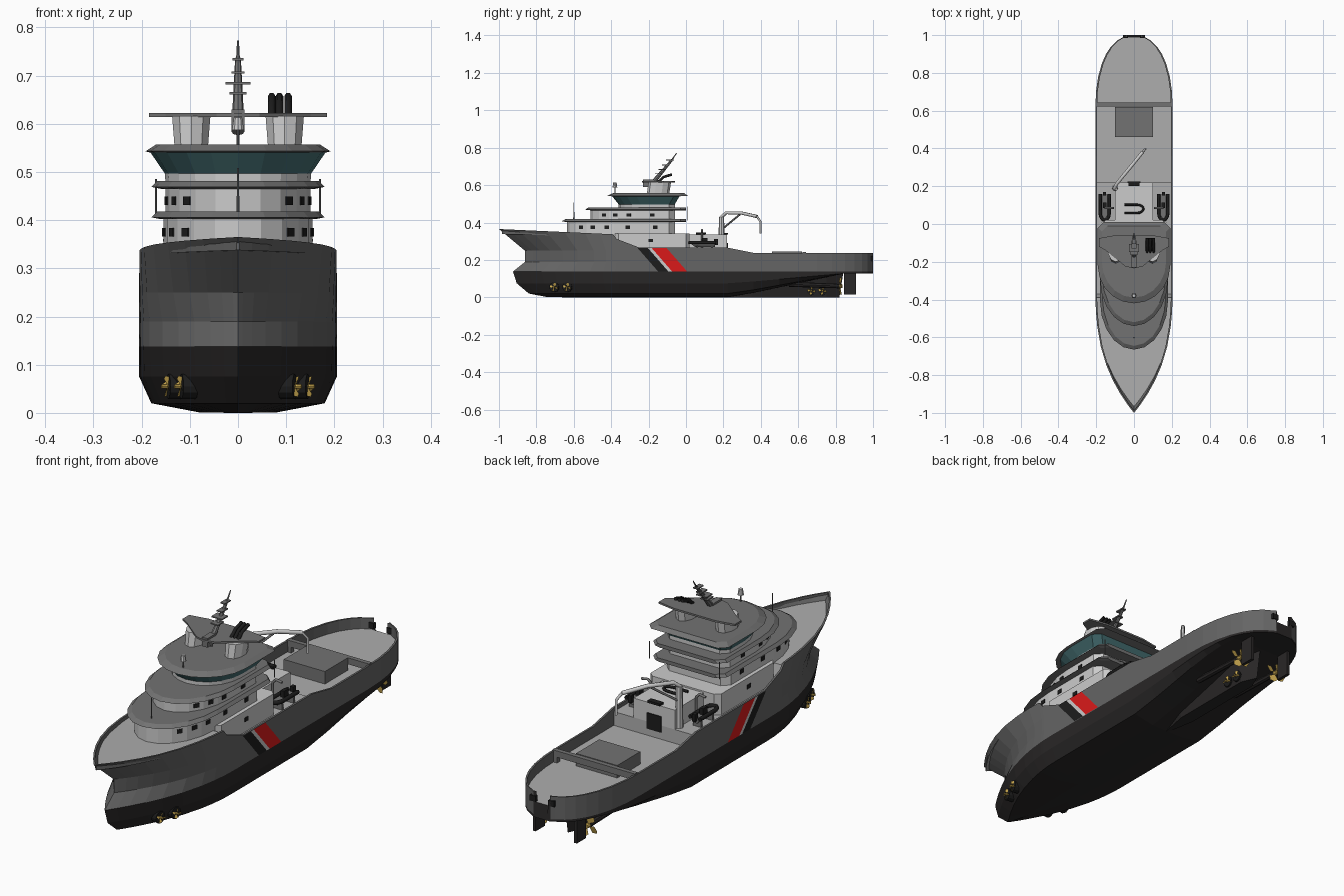
import bpy, bmesh, math
from mathutils import Vector

if "Cube" in bpy.data.objects:
    bpy.data.objects.remove(bpy.data.objects["Cube"])

def material(name, c):
    m = bpy.data.materials.new(name)
    m.diffuse_color = (*c, 1)
    m.use_nodes = True
    m.node_tree.nodes["Principled BSDF"].inputs["Base Color"].default_value = m.diffuse_color
    return m

BLACK = material("black", (.012, .012, .012))
KEEL = material("keel_black", (.022, .02, .02))
HULL = material("hull_grey", (.13, .13, .13))
ROOF = material("roof_grey", (.17, .17, .17))
DECK = material("deck_grey", (.42, .42, .42))
WHITE = material("white", (.66, .66, .66))
RED = material("red", (.7, .01, .01))
GLASS = material("glass", (.06, .16, .17))
BRASS = material("brass", (.6, .4, .08))

def finish(name, bm, *mats):
    bmesh.ops.remove_doubles(bm, verts=bm.verts, dist=1e-5)
    bmesh.ops.recalc_face_normals(bm, faces=bm.faces)
    me = bpy.data.meshes.new(name)
    bm.to_mesh(me)
    bm.free()
    for m in mats:
        me.materials.append(m)
    ob = bpy.data.objects.new(name, me)
    bpy.context.collection.objects.link(ob)
    return ob

def loft(name, levels, mat, dx=0):
    """Stack outlines [(points, z), ...] and cap both ends."""
    bm = bmesh.new()
    rings = [[bm.verts.new((x + dx, y, z)) for x, y in pts] for pts, z in levels]
    n = len(rings[0])
    for a, b in zip(rings, rings[1:]):
        for i in range(n):
            bm.faces.new((a[i], a[(i+1) % n], b[(i+1) % n], b[i]))
    bm.faces.new(rings[0])
    bm.faces.new(rings[-1])
    return finish(name, bm, mat)

def mirrored(half):
    return half + [(-x, y) for x, y in reversed(half) if abs(x) > 1e-6]

def bowed(y0, length, w, yb):
    """Outline with a rounded front and a square back."""
    arc = [math.radians(a) for a in (0, 18, 36, 54, 72, 90)]
    return mirrored([(w*math.sin(a), y0 + length*(1-math.cos(a))) for a in arc]
                    + [(w, yb - .03), (w - .03, yb)])

def box(name, x0, x1, y0, y1, z0, z1, mat):
    p = [(x0, y0), (x1, y0), (x1, y1), (x0, y1)]
    return loft(name, [(p, z0), (p, z1)], mat)

def rod(name, p, q, r0, r1, mat, n=8):
    p, q = Vector(p), Vector(q)
    d = q - p
    bm = bmesh.new()
    bmesh.ops.create_cone(bm, cap_ends=True, segments=n, radius1=r0, radius2=r1, depth=d.length)
    ob = finish(name, bm, mat)
    ob.location = (p + q)/2
    ob.rotation_euler = d.to_track_quat('Z', 'Y').to_euler()
    return ob

def tube(name, pts, r, mat):
    cu = bpy.data.curves.new(name, 'CURVE')
    cu.dimensions = '3D'
    cu.bevel_depth, cu.bevel_resolution, cu.use_fill_caps = r, 1, True
    sp = cu.splines.new('POLY')
    sp.points.add(len(pts) - 1)
    for s, p in zip(sp.points, pts):
        s.co = (*p, 1)
    cu.materials.append(mat)
    ob = bpy.data.objects.new(name, cu)
    bpy.context.collection.objects.link(ob)

def interp(tab, y):
    for (a, u), (b, v) in zip(tab, tab[1:]):
        if y <= b:
            return u + (v-u)*max(0, y-a)/(b-a)
    return tab[-1][1]

# Hull: rows from keel to rail, each with stem y, fullness, half width and height
ROWS = [(-.62, 2, 0, 0), (-.74, 2, .08, .001), (-.84, 2, .18, .02), (-.905, 2, .205, .075),
        (-.925, 2.1, .205, .138), (-.86, 2.1, .205, .19), (-.862, 2.4, .205, .25), (-1, 2.8, .205, None)]
SHEER = [(-1, .365), (-.6, .347), (-.39, .337), (-.37, .312), (-.25, .266), (.22, .266), (.36, .238), (1, .238)]
DECKZ = [(-1, .338), (-.6, .328), (-.39, .325), (-.37, .25), (.22, .25), (.221, .19), (1, .19)]
STATIONS = [-1, -.985, -.95, -.9, -.83, -.75, -.65, -.54, -.46, -.39, -.37, -.3, -.25, -.1, .05, .22, .221,
            .36, .5, .6, .7, .78, .85, .9, .94, .97, .99, 1]

def half_section(s):
    top, out = interp(SHEER, s), []
    for stem, p, w, z in ROWS:
        y, f = s, 1
        if s < -.3:
            t = (s+1)/.7
            y, f = stem + t*(-.3-stem), 1-(1-t)**p
        elif s > .6:
            t = (s-.6)/.4
            f = max(.2, (1-t**2.3)**.45)
        z = top if z is None else .138 + (z-.138)*(top-.138)/.127 if z > .138 and top < .266 else z
        if s > .25 and z < .138:
            z += (.128-z)*min(1, (s-.25)/.6)
        out.append((w*f, y, z))
    w, y, _ = out[-1]
    w, y = max(0, w-.009), min(max(y, -.985), .99)
    return out + [(w, y, top), (w, y, interp(DECKZ, s)), (0, y, interp(DECKZ, s))]

bm = bmesh.new()
for side in (1, -1):
    grid = [[bm.verts.new((side*x, y, z)) for x, y, z in half_section(s)] for s in STATIONS]
    for a, b in zip(grid, grid[1:]):
        for i in range(len(a)-1):
            f = bm.faces.new((a[i], b[i], b[i+1], a[i+1]))
            f.material_index = 0 if i < 4 else 1 if i < 9 else 2
bmesh.ops.remove_doubles(bm, verts=bm.verts, dist=1e-5)
bmesh.ops.dissolve_degenerate(bm, dist=1e-6, edges=bm.edges)
bmesh.ops.holes_fill(bm, edges=[e for e in bm.edges if e.is_boundary], sides=0)
finish("hull", bm, KEEL, HULL, DECK)

# Skeg, thrusters, propellers and rudders
loft("skeg", [(mirrored([(0, .2), (.03, .35), (.03, .75), (0, .82)]), 0),
              (mirrored([(0, .2), (.06, .35), (.05, .75), (0, .84)]), .125)], KEEL)
def propeller(name, c, axis, r):
    c, axis = Vector(c), Vector(axis).normalized()
    rod(name + "_hub", c - axis*.012, c + axis*.012, r*.25, r*.2, BRASS)
    u = axis.orthogonal().normalized()
    v = axis.cross(u)
    bm = bmesh.new()
    for k in range(4):
        a = k*math.pi/2 + .4
        pts = [(.2, 0, 0), (.6, -.42, -.006), (1, -.2, -.005), (1, .2, .005), (.6, .42, .006)]
        bm.faces.new([bm.verts.new(c + (u*math.cos(a) + v*math.sin(a))*r*i
                      + (v*math.cos(a) - u*math.sin(a))*r*j + axis*k2) for i, j, k2 in pts])
    finish(name + "_blades", bm, BRASS)

for s in (1, -1):
    for y, x in ((-.7, .118), (-.63, .145)):
        rod("bow_thruster_tunnel", (s*(x-.03), y, .055), (s*x, y-.006, .055), .026, .026, BLACK, 12)
        propeller("bow_thruster", (s*(x+.002), y-.006, .055), (s, -.3, 0), .022)
    for y in (.67, .73):
        rod("stern_thruster_tunnel", (s*.02, y, .035), (s*.04, y, .035), .025, .025, BLACK, 12)
        propeller("stern_thruster", (s*.041, y, .035), (s, 0, 0), .022)
    rod("propeller_shaft", (s*.1, .55, .07), (s*.1, .82, .06), .014, .012, KEEL)
    propeller("main_propeller", (s*.1, .825, .06), (0, 1, 0), .048)
    box("rudder", s*.1-.007, s*.1+.007, .845, .91, .015, .13, KEEL)
    box("stern_port", s*.045-.014, s*.045+.014, .985, 1.0, .195, .22, BLACK)
    # Diagonal hull stripes
    for name, a, b, m in (("black_stripe", -.26, -.205, BLACK), ("white_stripe", -.205, -.185, WHITE),
                          ("red_stripe", -.185, -.105, RED)):
        bm = bmesh.new()
        bm.faces.new([bm.verts.new((s*.2065, y, z)) for y, z in
                      ((a, .265), (b, .265), (b+.11, .139), (a+.11, .139))])
        finish(name, bm, m)

# Deckhouse and tiers
def windows(name, pts, z, w=.024, h=.018):
    for (ax, ay), (bx, by) in zip(pts, pts[1:]):
        a, b = Vector((ax, ay, z)), Vector((bx, by, z))
        d = b - a
        if d.length < .06 or abs(d.y) < .01:
            continue
        n = max(1, round(d.length/.13))
        for k in range(n):
            ob = box(name, -w/2, w/2, -.003, .003, -h/2, h/2, BLACK)
            ob.location = a + d*(k+.5)/n
            ob.rotation_euler.z = math.atan2(d.y, d.x)

house = mirrored([(0, -.385), (.15, -.385), (.172, -.36), (.172, 0), (.15, .02)])
loft("main_house", [(house, .24), (house, .342)], WHITE)
box("aft_house", -.1, .1, 0, .22, .18, .335, WHITE)
box("aft_house_door", -.035, .035, .215, .224, .22, .29, BLACK)
box("aft_house_hatch", -.03, .03, .2, .225, .335, .345, BLACK)
for s in (1, -1):
    box("house_window", s*.172-.003, s*.172+.003, -.2, -.176, .295, .313, BLACK)

def eave(name, y0, length, w, yb, z):
    loft(name, [(bowed(y0+.03, length, w-.02, yb), z), (bowed(y0, length, w, yb), z+.004),
                (bowed(y0+.02, length, w-.012, yb), z+.016)], ROOF)

t1, t2 = bowed(-.635, .25, .155, -.06), bowed(-.51, .24, .15, -.06)
loft("lower_tier", [(t1, .32), (t1, .405)], WHITE)
windows("lower_tier_window", t1, .375)
eave("lower_eave", -.665, .26, .18, 0, .402)
loft("middle_tier", [(t2, .41), (t2, .47)], WHITE)
windows("middle_tier_window", t2, .44)
eave("middle_eave", -.54, .25, .18, 0, .465)
b0, b1, b2 = bowed(-.36, .17, .15, -.06), bowed(-.36, .17, .152, -.06), bowed(-.395, .19, .182, -.035)
loft("bridge_base", [(b0, .475), (b1, .497)], WHITE)
loft("bridge_glass", [(b1, .497), (b2, .541)], GLASS)
loft("bridge_roof", [(b2, .54), (bowed(-.42, .2, .192, .01), .543), (bowed(-.39, .19, .17, -.01), .557)], ROOF)

# Funnels, top plate and exhausts
for s in (1, -1):
    f = [(.033*math.cos(a)*1.1, -.15 + .06*math.sin(a)) for a in [math.pi*(k+.5)/5 for k in range(10)]]
    g = [(x*1.15, y+.01) for x, y in f]
    loft("funnel", [(f, .55), (g, .616)], WHITE, s*.097)
plate = mirrored([(0, -.235), (.045, -.225), (.15, -.14), (.185, -.12), (.185, -.075), (.1, -.06)])
loft("top_plate", [(plate, .614), (plate, .622)], ROOF)
for x in (.07, .086, .104):
    tube("exhaust", [(x, -.15, .615), (x, -.12, .643), (x, -.075, .657)], .008, BLACK)

# Raked mast with crosstrees
rod("mast", (0, -.2, .585), (0, -.075, .735), .014, .006, ROOF)
rod("mast_top", (0, -.075, .735), (0, -.05, .772), .004, .002, ROOF)
box("mast_foot", -.013, .013, -.23, -.17, .59, .63, ROOF)
for z, w in ((.663, .018), (.684, .026), (.706, .013), (.733, .011)):
    y = -.2 + (z-.585)*.83
    box("crosstree", -w, w, y-.03, y+.012, z-.002, z+.003, ROOF)
rod("radar_post", (0, -.38, .55), (0, -.38, .59), .003, .003, ROOF)
rod("radar_dome", (0, -.38, .587), (0, -.38, .613), .013, .009, WHITE, 10)
rod("fore_mast", (0, -.6, .41), (0, -.6, .508), .003, .002, ROOF)
for s in (1, -1):
    rod("aft_antenna", (s*.17, .01, .41), (s*.17, .01, .485), .002, .002, ROOF, 5)

# Rescue boats in their cradles, and the raft on the aft roof
def u_shape(cx, y0, y1, w, z):
    arc = [(cx + w*math.cos(a), y0 + w*1.6 - w*1.6*math.sin(a), z) for a in
           [math.pi*k/8 for k in range(9)]]
    return [(cx+w, y1, z)] + arc + [(cx-w, y1, z)]
for s in (1, -1):
    x = s*.155
    tube("boat_tube", u_shape(x, .02, .16, .024, .292), .009, BLACK)
    loft("boat_hull", [([(x, .05), (x+.008, .09), (x+.008, .155), (x-.008, .155), (x-.008, .09)], .268),
                       ([(x, .022), (x+.022, .06), (x+.022, .155), (x-.022, .155), (x-.022, .06)], .29)], ROOF)
    box("boat_console", x-.009, x+.009, .085, .115, .29, .318, BLACK)
    box("boat_engine", x-.008, x+.008, .15, .17, .28, .312, BLACK)
    for y in (.06, .14):
        box("boat_cradle", x-.02, x+.02, y-.005, y+.005, .245, .275, ROOF)
    tube("boat_davit", [(s*.11, .085, .25), (s*.11, .085, .345), (s*.125, .085, .36), (x, .085, .355)], .006, ROOF)
raft = [(y-.08, x+.08, z) for x, y, z in u_shape(.08, .03, .13, .022, .342)]
tube("roof_raft", [(-p[0]+.0, p[1]-.08, p[2]) for p in raft], .006, BLACK)

# Deck crane
rod("crane_column", (-.1, .19, .18), (-.1, .19, .43), .018, .014, WHITE)
tube("crane_boom", [(-.105, .185, .425), (-.09, .215, .452), (-.02, .3, .45), (.045, .38, .432)], .009, WHITE)
tube("crane_jib", [(.045, .38, .432), (.06, .398, .405), (.06, .398, .34)], .006, WHITE)
tube("crane_ram", [(-.1, .2, .37), (-.03, .288, .443)], .005, ROOF)

# Aft deck: cargo hatch and cross beam
box("cargo_hatch", -.1, .1, .46, .62, .185, .245, ROOF)
box("cross_beam", -.2, .2, .622, .642, .215, .243, ROOF)
for s in (1, -1):
    box("beam_post", s*.185-.008, s*.185+.008, .622, .642, .185, .22, ROOF)
